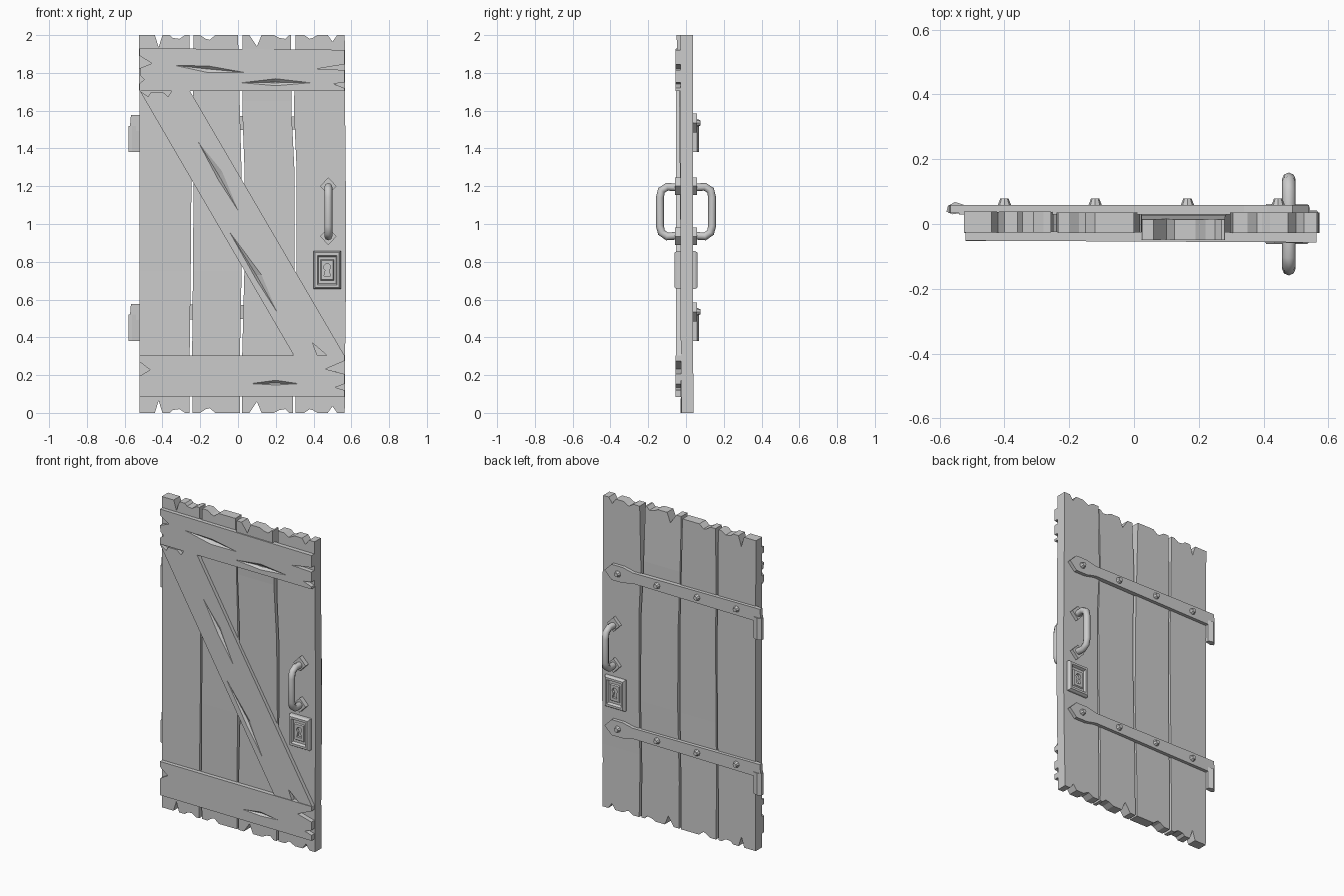
import bpy, bmesh, math
from mathutils import Vector, Matrix

if "Cube" in bpy.data.objects:
    bpy.data.objects.remove(bpy.data.objects["Cube"])


def finish(name, bm):
    bmesh.ops.recalc_face_normals(bm, faces=bm.faces[:])
    me = bpy.data.meshes.new(name)
    bm.to_mesh(me)
    bm.free()
    ob = bpy.data.objects.new(name, me)
    bpy.context.collection.objects.link(ob)
    return ob


def slab(name, outline, y0, y1, bend=()):
    """Extrude an x/z outline along y; bend = (z, y offset) pairs."""
    bm = bmesh.new()
    f = bm.faces.new([bm.verts.new((x, y0, z)) for x, z in outline])
    r = bmesh.ops.extrude_face_region(bm, geom=[f])
    bmesh.ops.translate(bm, vec=(0, y1 - y0, 0),
                        verts=[g for g in r["geom"] if isinstance(g, bmesh.types.BMVert)])
    if bend:
        for z, _ in bend[1:-1]:
            bmesh.ops.bisect_plane(bm, geom=bm.verts[:] + bm.edges[:] + bm.faces[:],
                                   plane_co=(0, 0, z), plane_no=(0, 0, 1))
        for v in bm.verts:
            for (za, ya), (zb, yb) in zip(bend, bend[1:]):
                if za <= v.co.z <= zb:
                    v.co.y += ya + (yb - ya) * (v.co.z - za) / (zb - za)
                    break
    return finish(name, bm)


def cut(ob, cutter):
    cutter.hide_render = True
    cutter.display_type = 'WIRE'
    m = ob.modifiers.new("cut", 'BOOLEAN')
    m.operation, m.solver, m.object = 'DIFFERENCE', 'EXACT', cutter


def crack(ob, pts, front=-0.054, deep=-0.036):
    """Tapered splinter groove whose mouth on the board face is pts."""
    c = sum((Vector(p) for p in pts), Vector((0, 0))) / len(pts)
    bm = bmesh.new()
    ring = [bm.verts.new((c.x + 2 * (x - c.x), 2 * front - deep, c.y + 2 * (z - c.y))) for x, z in pts]
    tip = bm.verts.new((c.x, deep, c.y))
    bm.faces.new(ring)
    for a, b in zip(ring, ring[1:] + ring[:1]):
        bm.faces.new((a, b, tip))
    cut(ob, finish(ob.name + "_crack_cutter", bm))


# Vertical planks: wavy long edges, splintered ends
levels = (0, .3, .8, 1.3, 1.6, 2)
planks = [
    ((-.522, -.522, -.522, -.522, -.522, -.525), (-.257, -.256, -.25, -.246, -.253, -.257),
     ((-.44, 0), (-.42, .065), (-.40, 0), (-.36, 0), (-.345, .015), (-.31, .02), (-.28, 0))),
    ((-.24, -.243, -.238, -.235, -.24, -.235), (.01, .01, .02, .018, .01, 0),
     ((-.20, 0), (-.17, .02), (-.15, .025), (-.12, 0))),
    ((.022, .022, .035, .034, .023, .024), (.292, .288, .3, .298, .283, .28),
     ((.06, 0), (.10, .06), (.125, 0), (.19, 0), (.22, .015), (.25, .02), (.27, 0))),
    ((.305, .302, .31, .31, .296, .305), (.565, .567, .573, .57, .567, .565),
     ((.35, 0), (.38, .02), (.395, .015), (.42, 0), (.475, 0), (.50, .035), (.525, 0))),
]
bends = [
    ((0, 0), (.75, .002), (1.4, 0), (2, .002)),
    ((0, .003), (.75, -.002), (1.4, 0), (2, 0)),
    ((0, .002), (.75, 0), (1.65, -.008), (2, -.022)),
    ((0, .005), (.4, 0), (1.4, 0), (2, 0)),
]
for i, ((left, right, chips), bend) in enumerate(zip(planks, bends)):
    outline = list(zip(left, levels)) + [(x, 2 - d) for x, d in chips]
    outline += list(zip(right, levels))[::-1] + [(x, d) for x, d in chips[::-1]]
    slab(f"plank_{i + 1}", outline, -.028, .036, bend)

# Horizontal boards with split ends
top_board = slab("top_board", [
    (-.52, 1.705), (-.52, 1.745), (-.495, 1.765), (-.515, 1.785), (-.52, 1.825), (-.455, 1.85),
    (-.52, 1.89), (-.52, 1.93), (.563, 1.922), (.563, 1.845), (.42, 1.822), (.563, 1.815),
    (.563, 1.75), (.505, 1.742), (.563, 1.72), (.563, 1.705)], -.024, -.054)
crack(top_board, [(-.355, 1.842), (-.155, 1.837), (.03, 1.803), (-.155, 1.80)])
crack(top_board, [(.02, 1.748), (.2, 1.768), (.365, 1.748), (.2, 1.733)])
bottom_board = slab("bottom_board", [
    (-.52, .088), (-.52, .195), (-.465, .228), (-.52, .27), (-.52, .305), (.563, .305),
    (.563, .275), (.463, .232), (.563, .206), (.563, .153), (.515, .135), (.563, .12),
    (.563, .085)], -.024, -.054)
crack(bottom_board, [(.07, .155), (.2, .172), (.31, .155), (.2, .148)])
for b in (top_board, bottom_board):
    b.rotation_euler.z = -.005

# Diagonal brace
brace = slab("diagonal_brace", [
    (-.52, 1.705), (-.475, 1.675), (-.46, 1.70), (-.40, 1.70), (-.37, 1.675), (-.35, 1.705),
    (-.255, 1.705), (.563, .305), (.47, .305), (.395, .37), (.42, .305), (.295, .305)],
    -.024, -.052)
crack(brace, [(-.21, 1.434), (-.085, 1.28), (.003, 1.068), (-.105, 1.235)], -.052)
crack(brace, [(-.045, .958), (.125, .73), (.209, .53), (.10, .70)], -.052)

# Strap hinges on the back, with rivets and folded barrels
half = [(-.54, .042), (.34, .034), (.41, .05), (.49, .05)]
for label, zc in (("lower", .535), ("upper", 1.535)):
    outline = [(x, zc + h) for x, h in half] + [(.54, zc)] + [(x, zc - h) for x, h in half[::-1]]
    slab(label + "_hinge_strap", outline, .03, .058)
    bm = bmesh.new()
    for x in (-.4, -.12, .165, .445):
        bmesh.ops.create_cone(bm, cap_ends=True, segments=8, radius1=.023, radius2=.013, depth=.026,
                              matrix=Matrix.Translation((x, .065, zc)) @ Matrix.Rotation(-math.pi / 2, 4, 'X'))
    finish(label + "_hinge_rivets", bm)
    bm = bmesh.new()
    profile = [(-.522, .036), (-.56, .03), (-.579, .038), (-.575, .055), (-.553, .068), (-.522, .058)]
    f = bm.faces.new([bm.verts.new((x, y, zc - .155)) for x, y in profile])
    r = bmesh.ops.extrude_face_region(bm, geom=[f])
    bmesh.ops.translate(bm, vec=(0, 0, .14),
                        verts=[g for g in r["geom"] if isinstance(g, bmesh.types.BMVert)])
    finish(label + "_hinge_barrel", bm)
    slab(label + "_hinge_knuckle", [(-.572, zc - .02), (-.567, zc + .042), (-.52, zc + .042),
                                    (-.52, zc - .02)], .034, .058)

# Handles, mounts and locks on both faces
HX, LX, LZ = .478, .472, .756
path = [(.03, 1.192), (.10, 1.197), (.13, 1.178), (.138, 1.14), (.138, .99),
        (.13, .955), (.10, .934), (.03, .94)]
rings = [(.072, .1, -.012), (.072, .1, .016), (.064, .092, .028), (.052, .078, .028),
         (.046, .07, .013), (.035, .055, .013), (.031, .05, .02)]
for side, s in (("front", -1), ("back", 1)):
    cu = bpy.data.curves.new(side + "_handle", 'CURVE')
    cu.dimensions = '3D'
    cu.bevel_depth, cu.bevel_resolution, cu.use_fill_caps = .021, 2, True
    sp = cu.splines.new('POLY')
    sp.points.add(len(path) - 1)
    for p, (y, z) in zip(sp.points, path):
        p.co = (HX, s * y, z, 1)
    bpy.context.collection.objects.link(bpy.data.objects.new(side + "_handle", cu))
    for label, z in (("upper", 1.2), ("lower", .935)):
        slab(f"{side}_{label}_handle_mount", [(HX - .044, z), (HX, z + .046), (HX + .044, z),
                                              (HX, z - .046)], s * .02, s * .058)
    # Stepped lock plate
    bm = bmesh.new()
    loops = [[bm.verts.new((LX + a * w, s * (.033 + d), LZ + b * h))
              for a, b in ((-1, -1), (1, -1), (1, 1), (-1, 1))] for w, h, d in rings]
    bm.faces.new(loops[0])
    bm.faces.new(loops[-1])
    for p, q in zip(loops, loops[1:]):
        for i in range(4):
            bm.faces.new((p[i], p[(i + 1) % 4], q[(i + 1) % 4], q[i]))
    lock = finish(side + "_lock_plate", bm)
    # Keyhole: round head, flared foot
    head = [(LX + .018 * math.cos(t), LZ + .016 + .018 * math.sin(t))
            for t in (math.radians(-60 + 30 * k) for k in range(11))]
    hole = head + [(LX - .017, LZ - .032), (LX + .017, LZ - .032)]
    cut(lock, slab(side + "_keyhole_cutter", hole, s * .037, s * .09))
